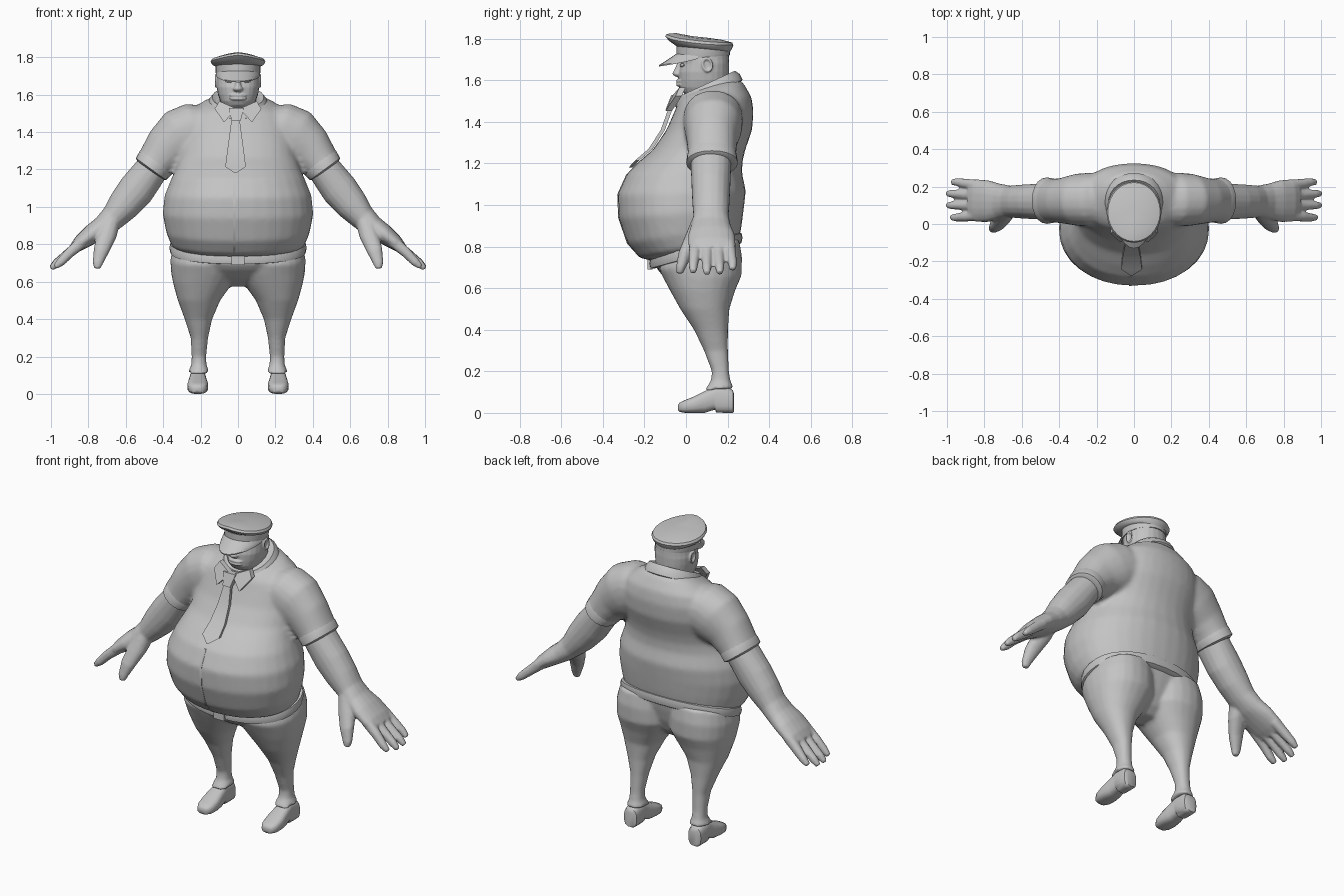
import bpy, bmesh, math
from mathutils import Vector

grey = bpy.data.materials.new("plain_grey")
grey.diffuse_color = (0.55, 0.55, 0.55, 1)


def finish(name, bm, mirror=False, angle=40):
    if mirror:
        new = bmesh.ops.duplicate(bm, geom=bm.verts[:] + bm.edges[:] + bm.faces[:])["geom"]
        for v in new:
            if isinstance(v, bmesh.types.BMVert):
                v.co.x *= -1
    bmesh.ops.recalc_face_normals(bm, faces=bm.faces)
    me = bpy.data.meshes.new(name)
    bm.to_mesh(me)
    bm.free()
    me.materials.append(grey)
    me.shade_smooth()
    me.set_sharp_from_angle(angle=math.radians(angle))
    ob = bpy.data.objects.new(name, me)
    bpy.context.collection.objects.link(ob)
    return ob


def fuse(name, parts, voxel, smooth):
    """Blend overlapping parts into one smooth skin."""
    bm = bmesh.new()
    for ob in parts:
        bm.from_mesh(ob.data)
        bpy.data.objects.remove(ob)
    ob = finish(name, bm, angle=180)
    rm = ob.modifiers.new("skin", 'REMESH')
    rm.mode, rm.voxel_size, rm.use_smooth_shade = 'VOXEL', voxel, True
    sm = ob.modifiers.new("soften", 'SMOOTH')
    sm.factor, sm.iterations = 0.5, smooth
    return ob


def ring(c, a, b, n=24, p=2.0):
    """Superellipse of n points round c with half axes a and b."""
    c, a, b, out = Vector(c), Vector(a), Vector(b), []
    for i in range(n):
        t = 2 * math.pi * i / n
        co, si = math.cos(t), math.sin(t)
        out.append(c + a * math.copysign(abs(co) ** (2 / p), co)
                   + b * math.copysign(abs(si) ** (2 / p), si))
    return out


def loft(name, rings, mirror=False, closed=True, caps=True, angle=40):
    bm = bmesh.new()
    vs = [[bm.verts.new(p) for p in r] for r in rings]
    n = len(vs[0])
    for r, s in zip(vs, vs[1:]):
        for i in range(n if closed else n - 1):
            j = (i + 1) % n
            bm.faces.new((r[i], r[j], s[j], s[i]))
    if caps and closed:
        bm.faces.new(vs[0])
        bm.faces.new(vs[-1])
    return finish(name, bm, mirror, angle)


def level(z, x0, x1, y0, y1, tilt=0.0, n=28, p=2.0):
    """Nearly level ring; tilt raises it towards the back."""
    h = (y1 - y0) / 2
    return ring(((x0 + x1) / 2, (y0 + y1) / 2, z), ((x1 - x0) / 2, 0, 0), (0, h, tilt * h), n, p)


def tube(name, pts, n=14):
    """Mirrored limb through (x, y, z, thickness, depth) points."""
    rings = []
    for i, (x, y, z, u, v) in enumerate(pts):
        a, b = pts[max(i - 1, 0)], pts[min(i + 1, len(pts) - 1)]
        d = Vector((b[0] - a[0], 0, b[2] - a[2])).normalized()
        rings.append(ring((x, y, z), (d.z * u, 0, -d.x * u), (0, v, 0), n, 2.15))
    return loft(name, rings, True)


def slab(name, outline, depth, mirror=False):
    """Plate from an outline of points, thickened backwards in y."""
    return loft(name, [outline, [(x, y + depth, z) for x, y, z in outline]], mirror, angle=30)


# shirt body: z, half width, front, back, tilt
shirt = [(.785, .34, -.17, .25, .25), (.80, .358, -.225, .26, .22), (.86, .383, -.283, .268, .16),
         (.96, .403, -.325, .278, .07), (1.06, .393, -.33, .288, .03), (1.15, .357, -.285, .27, 0),
         (1.21, .33, -.225, .272, 0), (1.265, .315, -.16, .285, 0), (1.36, .31, -.095, .318, 0),
         (1.45, .30, -.055, .325, 0), (1.505, .27, -.04, .315, .08), (1.55, .20, -.03, .275, .25),
         (1.575, .13, -.01, .22, .4)]
body = loft("body", [level(z, -h, h, f, b, t, 32, 2.15) for z, h, f, b, t in shirt])
sleeves = tube("sleeves", [(.14, .13, 1.43, .11, .13), (.23, .13, 1.41, .15, .145),
                           (.30, .13, 1.375, .158, .14), (.38, .125, 1.31, .13, .122),
                           (.43, .125, 1.25, .108, .117), (.463, .125, 1.205, .1, .12)], 20)
fuse("shirt", [body, sleeves], .014, 5)
# turned cuffs
tube("sleeve_cuff", [(.428, .125, 1.252, .1, .112), (.44, .125, 1.236, .106, .12),
                     (.465, .125, 1.202, .1, .124), (.47, .125, 1.195, .085, .105)], 20)

# bare arms down to the palm, with four fingers and a thumb
hand = [tube("arm", [(.42, .12, 1.26, .085, .095), (.47, .12, 1.19, .09, .098), (.545, .12, 1.09, .098, .094),
                     (.61, .12, 1.01, .088, .09), (.665, .12, .945, .07, .085), (.72, .12, .895, .06, .096),
                     (.78, .122, .855, .053, .112), (.84, .125, .81, .042, .115),
                     (.875, .127, .78, .029, .104)], 18)]
for ya, yb, tx, tz in [(.045, .035, .978, .675), (.10, .10, 1.0, .667),
                       (.152, .162, 1.0, .67), (.207, .224, .973, .688)]:
    hand.append(tube("finger", [(.83, ya, .815, .033, .03), (.90, (ya + yb) / 2, .755, .028, .027),
                                (tx - .03, yb, tz + .03, .024, .022), (tx, yb, tz + .003, .014, .016)], 10))
hand.append(tube("thumb", [(.675, .09, .935, .05, .06), (.70, .045, .85, .052, .05), (.73, .0, .77, .043, .037),
                           (.75, -.024, .70, .028, .024), (.753, -.03, .67, .018, .016)], 12))
fuse("arms_and_hands", hand, .0075, 4)

# trousers: hips and two tapering legs with flared hems
hips = loft("hips", [level(z, -h, h, f, b, t, 28, 2.3) for z, h, f, b, t in
                     [(.575, .07, .02, .13, 0), (.62, .19, -.06, .18, 0), (.68, .30, -.115, .215, .1),
                      (.73, .345, -.14, .235, .2), (.79, .345, -.15, .25, .27)]])
legs = [(.79, -.01, .345, -.12, .255, .25), (.72, -.01, .362, -.13, .27, .15),
        (.65, -.005, .358, -.105, .267, .05), (.59, .03, .347, -.078, .237, 0),
        (.50, .095, .322, -.028, .209, 0), (.40, .138, .285, .038, .202, 0), (.30, .16, .253, .086, .202, 0),
        (.20, .17, .248, .124, .207, 0), (.155, .168, .25, .12, .214, 0), (.112, .15, .269, .088, .231, .06)]
leg = loft("leg", [level(z, x0, x1, f, b, t, 24, 2.2) for z, x0, x1, f, b, t in legs], True)
fuse("trousers", [hips, leg], .011, 5)

# belt and buckle
loft("belt", [level(.78 + dz, -.345 - o, .345 + o, -.155 - o, .25 + o, .28, 32, 2.2)
              for dz, o in [(-.03, 0), (-.024, .017), (0, .022), (.024, .017), (.03, 0)]])
slab("buckle", [(x, -.184, z) for x, z in [(-.035, .69), (.035, .69), (.035, .745), (-.035, .745)]], .022)

# shoes with raised arch and heel: y, half width, bottom, top
shoes = [(-.038, .018, .012, .04), (-.03, .036, .004, .05), (-.005, .05, 0, .062), (.04, .056, 0, .08),
         (.09, .05, 0, .105), (.135, .044, .014, .125), (.14, .044, .014, .128), (.145, .044, 0, .13),
         (.20, .045, 0, .125), (.225, .042, 0, .11), (.232, .03, .004, .09)]
loft("shoe", [ring((.215, y, (a + b) / 2), (w, 0, 0), (0, 0, (b - a) / 2), 18, 2.9)
              for y, w, a, b in shoes], True)

# head, neck, nose, lips and ears
head = [loft("skull", [level(z, -h, h, f, b, 0, 24, 2.2) for z, h, f, b in
                       [(1.48, .11, .02, .20), (1.53, .095, .0, .20), (1.545, .085, -.02, .20),
                        (1.565, .095, -.032, .204), (1.60, .107, -.034, .207), (1.64, .114, -.035, .208),
                        (1.68, .115, -.024, .208), (1.70, .113, -.03, .207), (1.75, .11, -.03, .205)]])]
head.append(loft("nose", [level(z, -h, h, f, .0, 0, 10) for z, h, f in
                          [(1.70, .012, -.036), (1.65, .018, -.057), (1.632, .029, -.068), (1.622, .026, -.06),
                           (1.613, .012, -.04)]]))
for z in (1.596, 1.578):
    head.append(loft("lip", [ring((x, -.034 + 2.5 * x * x, z), (0, .015 * k, 0), (0, 0, .009 * k), 8)
                             for x, k in [(-.045, .3), (-.02, .95), (0, 1), (.02, .95), (.045, .3)]]))
head.append(loft("ear", [ring((x, .10 + dy, 1.675), (0, .028 * k, .004), (0, -.006, .038 * k), 12)
                         for x, k, dy in [(.095, .75, -.006), (.112, .9, 0), (.123, 1, .004),
                                          (.125, .75, .004), (.113, .5, 0)]], True))
fuse("head", head, .005, 2)
loft("eye", [ring((x, -.023 + dy, 1.672), (0, .009 * k, 0), (0, 0, .009 * k), 8)
             for x, k, dy in [(.025, .2, 0), (.04, 1, .002), (.055, .9, .008), (.068, .2, .015)]], True)

# cap: band and overhanging crown, higher at the front
loft("cap_band", [level(z, -h, h, -.045, .212, t, 28) for z, h, t in
                  [(1.71, .117, .08), (1.72, .12, .05), (1.775, .12, -.08)]])
crown = [(1.75, .116, -.045, .212), (1.768, .138, -.085, .222), (1.785, .147, -.10, .228),
         (1.797, .14, -.093, .222), (1.806, .10, -.05, .17), (1.809, .03, .03, .09)]
rings = [level(z, -h, h, f, b, -.10, 28) for z, h, f, b in crown]
for r in rings[1:5]:
    for p in r:
        p.z += .010 * (1 - min(1, abs(p.x) / .1)) * (p.y < 0) - .008 * (p.x / .14) ** 2
loft("cap_crown", rings)

# cap visor sloping down to the front
arcs = []
for k, drop in [(0, 0), (.5, 0), (1, 0), (1, -.006), (.5, -.006), (0, -.006)]:
    arc = []
    for i in range(15):
        t = math.radians(-172 + 164 * i / 14)
        s = -math.sin(t)
        arc.append(Vector((math.cos(t) * (.118 + .002 * k), .075 + math.sin(t) * (.122 + .083 * k * s),
                           1.715 + .012 * s - .055 * k * s + drop)))
    arcs.append(arc)
loft("cap_visor", arcs + [arcs[0]], closed=False, angle=30)

# shirt collar: folded band sloping to two front points
loft("collar", [level(z, -h, h, f, b, t, 28, 2.1) for z, h, f, b, t in
                [(1.53, .155, -.04, .262, .4), (1.537, .165, -.052, .272, .4), (1.565, .155, -.04, .258, .44),
                 (1.586, .138, -.024, .235, .46), (1.57, .11, .0, .205, .46)]])
slab("collar_point", [(.008, -.066, 1.525), (.075, -.098, 1.452), (.125, -.05, 1.525), (.10, -.032, 1.565)],
     .03, True)

# necktie: knot and blade resting on the belly
slab("tie_knot", [(-.05, -.07, 1.53), (.032, -.07, 1.53), (.014, -.098, 1.46), (-.034, -.098, 1.46)], .035)
blade = [(1.465, .022, -.084), (1.36, .036, -.122), (1.27, .048, -.18), (1.215, .055, -.244),
         (1.18, .004, -.276)]
loft("tie_blade", [[Vector((-.013 + s * w, y + d, z)) for s, d in
                    [(-1, 0), (1, 0), (1, .02), (-1, .02)]] for z, w, y in blade], angle=50)

# button placket on the belly
loft("placket", [[Vector((x, f - .001 + d, z + t * f)) for x, d in
                  [(-.026, 0), (-.014, 0), (-.014, .008), (-.026, .008)]]
                 for z, h, f, b, t in shirt[1:6]], angle=50)
